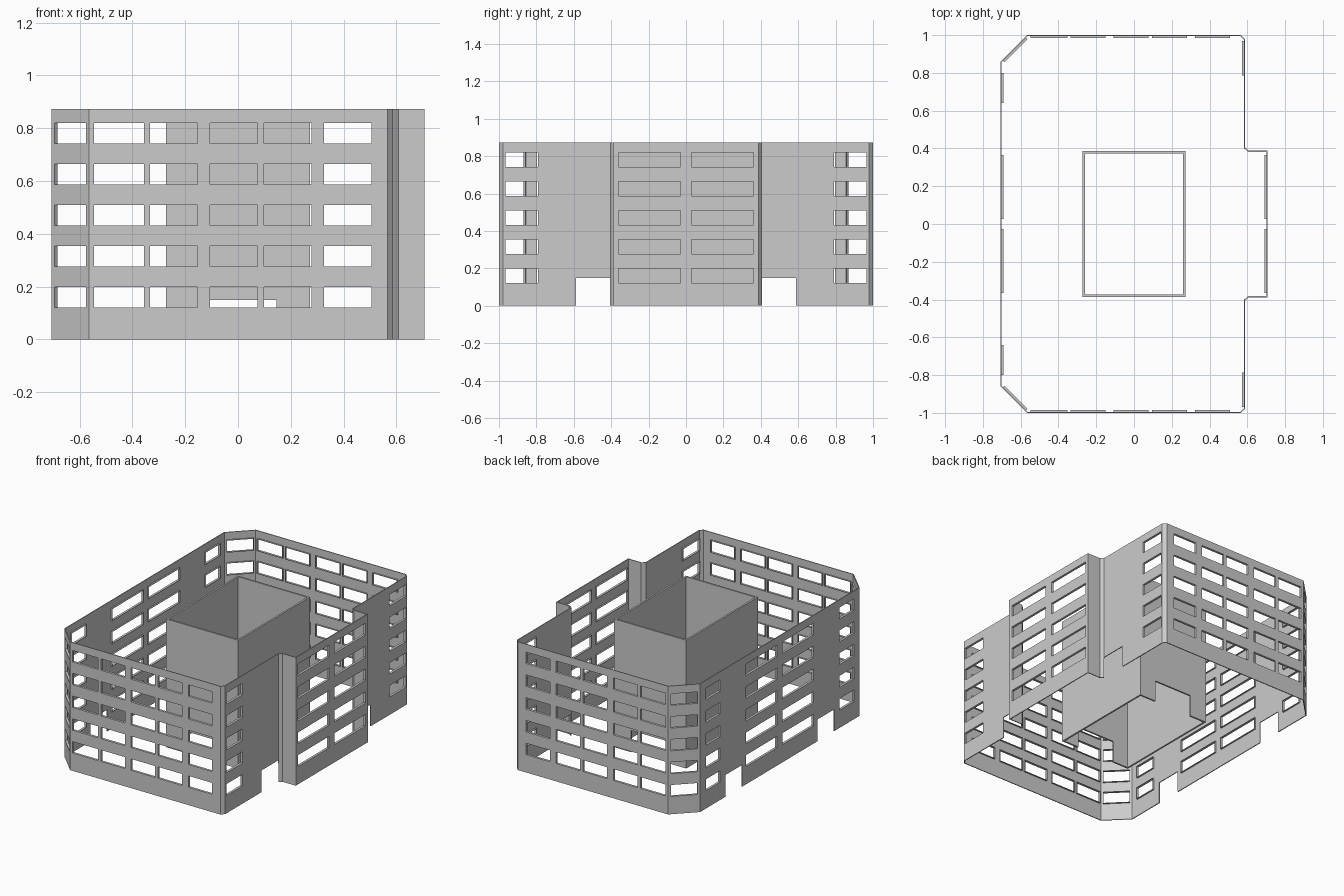
import bpy
from mathutils import Vector

if "Cube" in bpy.data.objects:
    bpy.data.objects.remove(bpy.data.objects["Cube"])

HEIGHT = 0.873
DOOR_TOP = 0.148
ROWS = [(0.121 + 0.1552 * i, 0.199 + 0.1552 * i) for i in range(5)]
Z_CUTS = sorted([0, DOOR_TOP, HEIGHT] + [z for row in ROWS for z in row])
WALL, REVEAL = 0.006, 0.016


def finish(name, verts, faces, thickness):
    """Make a mesh, mirror the front half to the back, give it thickness."""
    mesh = bpy.data.meshes.new(name)
    mesh.from_pydata(verts, [], faces)
    obj = bpy.data.objects.new(name, mesh)
    bpy.context.collection.objects.link(obj)
    weld = obj.modifiers.new("weld", 'WELD')
    weld.merge_threshold = 0.0005
    mirror = obj.modifiers.new("mirror", 'MIRROR')
    mirror.use_axis = (False, True, False)
    solid = obj.modifiers.new("thickness", 'SOLIDIFY')
    solid.thickness = thickness
    solid.offset = -1
    solid.use_even_offset = True
    return obj


def holes_of(windows, doors):
    return ([(lo, hi, z0, z1) for lo, hi in windows for z0, z1 in ROWS]
            + [(lo, hi, 0, DOOR_TOP) for lo, hi in doors])


def walls(name, segments, thickness):
    """Segments: start, end, windows, doors (intervals along the main axis)."""
    verts, faces = [], []
    for p, q, windows, doors in segments:
        p, q = Vector(p), Vector(q)
        ax = 0 if abs(q.x - p.x) >= abs(q.y - p.y) else 1
        at = lambda c: p.lerp(q, (c - p[ax]) / (q[ax] - p[ax]))
        cuts = {p[ax], q[ax]} | {c for o in windows + doors for c in o}
        cuts = sorted(cuts, reverse=q[ax] < p[ax])
        holes = holes_of(windows, doors)
        for a, b in zip(cuts, cuts[1:]):
            for z0, z1 in zip(Z_CUTS, Z_CUTS[1:]):
                m, mz = (a + b) / 2, (z0 + z1) / 2
                if any(h[0] < m < h[1] and h[2] < mz < h[3] for h in holes):
                    continue
                n = len(verts)
                u, v = at(a), at(b)
                verts += [(*u, z0), (*v, z0), (*v, z1), (*u, z1)]
                faces.append((n, n + 1, n + 2, n + 3))
    return finish(name, verts, faces, thickness)


def window_reveals(name, segments):
    """Thin sleeves that project inward around every window opening."""
    verts, faces = [], []
    for p, q, windows, _ in segments:
        p, q = Vector(p), Vector(q)
        d = (q - p).normalized()
        inward = Vector((-d.y, d.x))
        ax = 0 if abs(q.x - p.x) >= abs(q.y - p.y) else 1
        for lo, hi, z0, z1 in holes_of(windows, []):
            ends = (lo, hi) if q[ax] > p[ax] else (hi, lo)
            u, v = [p.lerp(q, (c - p[ax]) / (q[ax] - p[ax])) for c in ends]
            n = len(verts)
            for depth in (WALL, REVEAL):
                a, b = u + inward * depth, v + inward * depth
                verts += [(*a, z0), (*b, z0), (*b, z1), (*a, z1)]
            faces += [(n + i, n + (i + 1) % 4, n + 4 + (i + 1) % 4, n + 4 + i)
                      for i in range(4)]
    return finish(name, verts, faces, 0.003)


# Front half of the outer shell, anticlockwise from the left side
shell = [
    ((-0.707, 0), (-0.707, -0.858),
     [(-0.362, -0.03), (-0.797, -0.643)], [(-0.587, -0.405)]),
    ((-0.707, -0.858), (-0.565, -1), [(-0.695, -0.577)], []),
    ((-0.565, -1), (0.567, -1),
     [(-0.545, -0.356), (-0.333, -0.153), (-0.106, 0.074),
      (0.098, 0.278), (0.326, 0.506)], []),
    ((0.567, -1), (0.588, -0.978), [], []),
    ((0.588, -0.978), (0.588, -0.405), [(-0.966, -0.79)], [(-0.587, -0.405)]),
    ((0.588, -0.405), (0.608, -0.388), [], []),
    ((0.608, -0.388), (0.707, -0.388), [], []),
    ((0.707, -0.388), (0.707, 0), [(-0.362, -0.03)], []),
]
walls("outer_walls", shell, WALL)
window_reveals("window_reveals", shell)

# Central core with a doorway at the front and back
core = [
    ((-0.272, 0), (-0.272, -0.386), [], []),
    ((-0.272, -0.386), (0.272, -0.386), [], [(-0.145, 0.145)]),
    ((0.272, -0.386), (0.272, 0), [], []),
]
walls("core_walls", core, 0.012)
